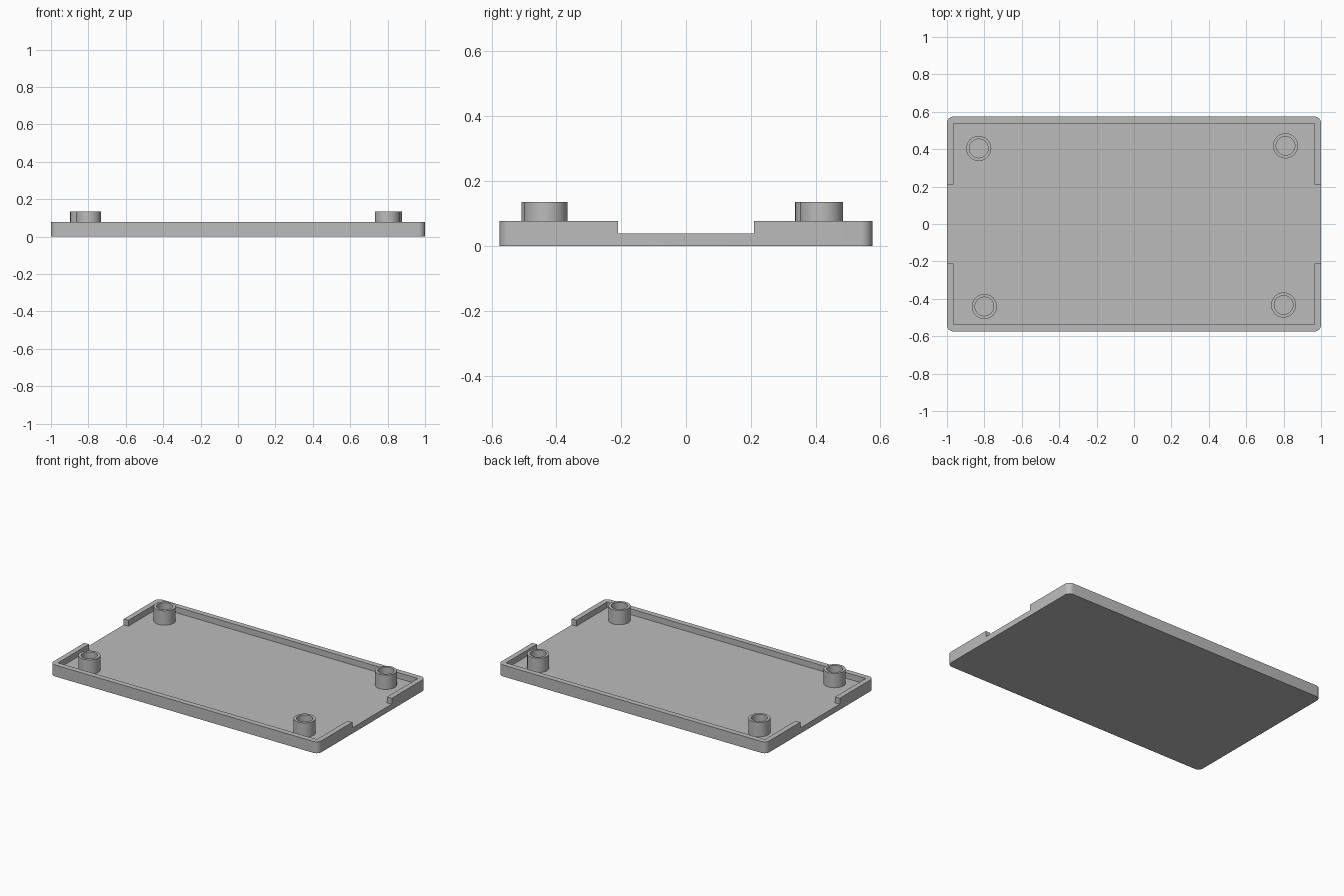
import bpy
import bmesh
from math import cos, sin, pi

HALF_X, HALF_Y = 1.0, 0.575      # outer half sizes
IN_X, IN_Y = 0.965, 0.538        # inner half sizes of the pocket
NOTCH = 0.21                     # half width of the end openings
FLOOR, RIM, BOSS_TOP = 0.038, 0.077, 0.135
CORNER = 0.036

if "Cube" in bpy.data.objects:
    bpy.data.objects.remove(bpy.data.objects["Cube"], do_unlink=True)

grey = bpy.data.materials.new("plain grey")
grey.use_nodes = True
colour = (0.5, 0.5, 0.5, 1)
grey.diffuse_color = colour
grey.node_tree.nodes["Principled BSDF"].inputs["Base Color"].default_value = colour


def make_object(name, bm):
    bmesh.ops.recalc_face_normals(bm, faces=bm.faces)
    mesh = bpy.data.meshes.new(name)
    bm.to_mesh(mesh)
    bm.free()
    mesh.materials.append(grey)
    obj = bpy.data.objects.new(name, mesh)
    bpy.context.collection.objects.link(obj)
    return obj


def prism(name, outline, bottom, top):
    bm = bmesh.new()
    face = bm.faces.new([bm.verts.new((x, y, bottom)) for x, y in outline])
    result = bmesh.ops.extrude_face_region(bm, geom=[face])
    verts = [v for v in result["geom"] if isinstance(v, bmesh.types.BMVert)]
    bmesh.ops.translate(bm, verts=verts, vec=(0, 0, top - bottom))
    return make_object(name, bm)


def select_only(obj):
    bpy.ops.object.select_all(action="DESELECT")
    obj.select_set(True)
    bpy.context.view_layer.objects.active = obj


def smooth(obj):
    select_only(obj)
    bpy.ops.object.shade_smooth_by_angle(angle=pi / 6)


# Outer body with rounded corners
steps = 8
outline = []
for quarter, (sx, sy) in enumerate([(1, 1), (-1, 1), (-1, -1), (1, -1)]):
    for i in range(steps + 1):
        a = (quarter + i / steps) * pi / 2
        outline.append((sx * (HALF_X - CORNER) + CORNER * cos(a),
                        sy * (HALF_Y - CORNER) + CORNER * sin(a)))
tray = prism("tray", outline, 0, RIM)

# Cross-shaped cutter: the pocket plus an opening at each end
far = HALF_X + 0.1
quadrant = [(far, NOTCH), (IN_X, NOTCH), (IN_X, IN_Y)]
half = quadrant + [(-x, y) for x, y in reversed(quadrant)]
cross = half + [(-x, -y) for x, y in half]
cutter = prism("pocket_cutter", cross, FLOOR, RIM + 0.1)
cutter.hide_render = True

cut = tray.modifiers.new("pocket", "BOOLEAN")
cut.operation = "DIFFERENCE"
cut.solver = "EXACT"
cut.object = cutter
select_only(tray)
bpy.ops.object.modifier_apply(modifier=cut.name)
bpy.data.objects.remove(cutter, do_unlink=True)
smooth(tray)


# Hollow screw posts, turned from a tube profile
def screw_post(name, x, y, outer=0.067, inner=0.05):
    bm = bmesh.new()
    profile = [(outer, FLOOR), (outer, BOSS_TOP), (inner, BOSS_TOP), (inner, FLOOR)]
    verts = [bm.verts.new((r, 0, z)) for r, z in profile]
    edges = [bm.edges.new(pair) for pair in zip(verts, verts[1:])]
    bmesh.ops.spin(bm, geom=verts + edges, cent=(0, 0, 0), axis=(0, 0, 1),
                   angle=2 * pi, steps=48, use_merge=True)
    bmesh.ops.remove_doubles(bm, verts=bm.verts, dist=0.0001)
    post = make_object(name, bm)
    post.location = (x, y, 0)
    smooth(post)


screw_post("back_right_post", -0.83, 0.404)
screw_post("back_left_post", 0.81, 0.418)
screw_post("front_right_post", -0.80, -0.441)
screw_post("front_left_post", 0.80, -0.433)
